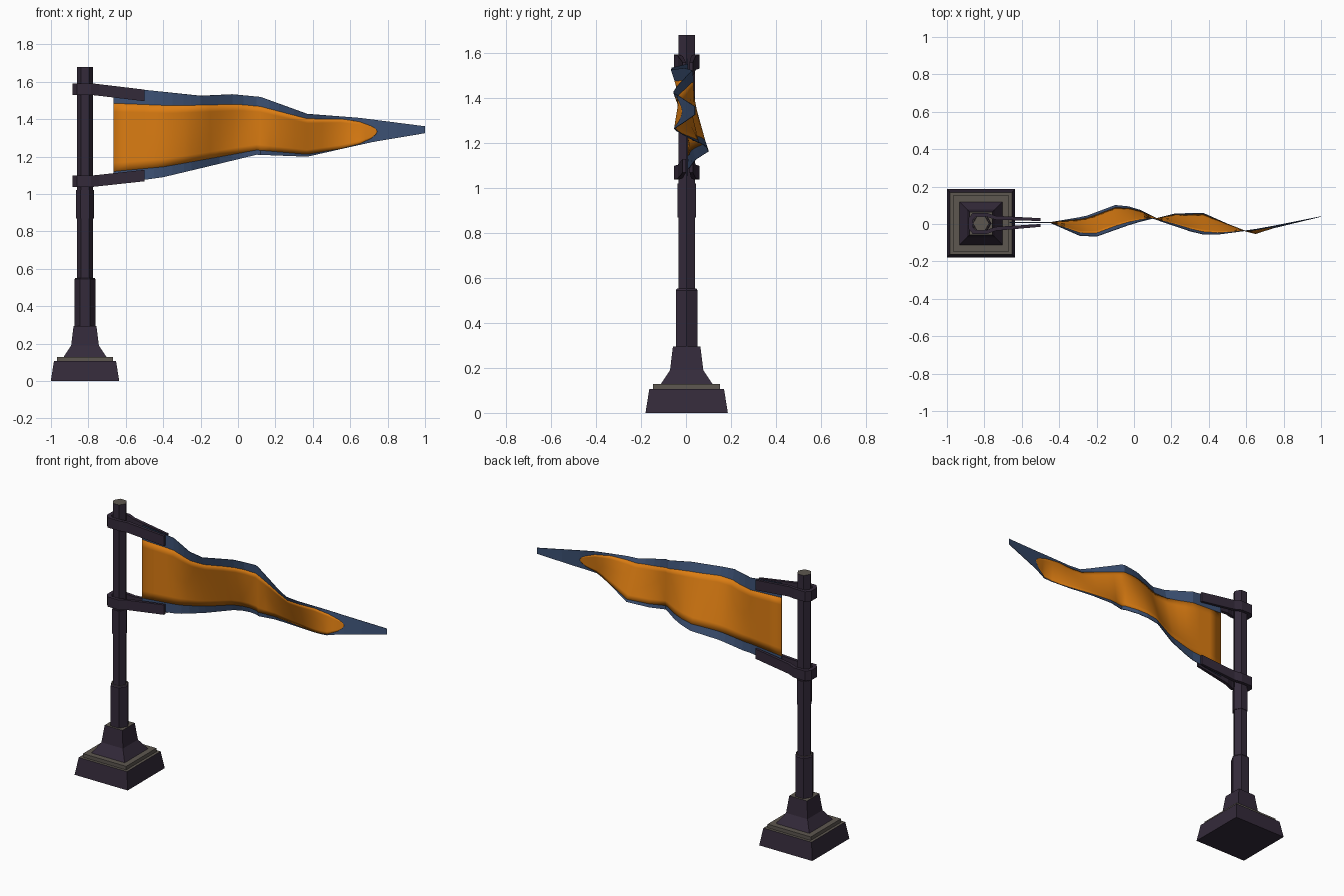
import bpy, bmesh, math

if "Cube" in bpy.data.objects:
    bpy.data.objects.remove(bpy.data.objects["Cube"])

PX, PY = -0.818, 0.003   # pole axis


def mat(name, rgb):
    m = bpy.data.materials.new(name)
    m.diffuse_color = (*rgb, 1)
    m.use_nodes = True
    m.node_tree.nodes["Principled BSDF"].inputs["Base Color"].default_value = m.diffuse_color
    return m


DARK = mat("dark_purple_metal", (0.034, 0.023, 0.042))
TRIM = mat("grey_brown_trim", (0.11, 0.095, 0.08))
BLUE = mat("slate_blue_cloth", (0.047, 0.085, 0.18))
ORANGE = mat("orange_cloth", (0.72, 0.205, 0.006))


def finish(name, bm, mats):
    bmesh.ops.recalc_face_normals(bm, faces=bm.faces)
    me = bpy.data.meshes.new(name)
    bm.to_mesh(me)
    bm.free()
    for m in mats:
        me.materials.append(m)
    ob = bpy.data.objects.new(name, me)
    bpy.context.collection.objects.link(ob)
    return ob


def column(name, sides, profile, mats):
    """Stacked n-gon rings (half width or radius, z); upward faces use the last material."""
    bm = bmesh.new()
    k, rot = (math.sqrt(2), math.pi / 4) if sides == 4 else (1, 0)
    rings = []
    for r, z in profile:
        rings.append([bm.verts.new((PX + k * r * math.cos(rot + 2 * math.pi * i / sides),
                                    PY + k * r * math.sin(rot + 2 * math.pi * i / sides), z))
                      for i in range(sides)])
    for a, b in zip(rings, rings[1:]):
        for i in range(sides):
            j = (i + 1) % sides
            bm.faces.new((a[i], a[j], b[j], b[i]))
    bm.faces.new(rings[0])
    bm.faces.new(rings[-1])
    bm.normal_update()
    bmesh.ops.recalc_face_normals(bm, faces=bm.faces)
    for f in bm.faces:
        if f.normal.z > 0.6 and len(mats) > 1:
            f.material_index = 1
    return finish(name, bm, mats)


# Base and pole
column("base_block", 4, [(0.183, 0), (0.166, 0.106)], [DARK, TRIM])
column("base_trim", 4, [(0.149, 0.1), (0.149, 0.128)], [TRIM])
column("base_collar", 4, [(0.12, 0.12), (0.074, 0.19), (0.061, 0.295)], [DARK, TRIM])
column("lower_pole", 6, [(0.056, 0.28), (0.056, 0.545), (0.05, 0.552)], [DARK, TRIM])
column("upper_pole", 6, [(0.043, 0.5), (0.043, 1.68)], [DARK, TRIM])
column("pole_sleeve", 6, [(0.047, 0.868), (0.047, 1.02)], [DARK])


# Clamps: a band round the pole whose two arms pinch the cloth
def clamp(name, z0, z1, tip_shift):
    outer = [(-0.886, 0.028), (-0.862, 0.056), (-0.785, 0.056), (-0.74, 0.04), (-0.5, 0.023)]
    inner = [(-0.862, 0.018), (-0.845, 0.036), (-0.79, 0.036), (-0.74, 0.019), (-0.5, 0.008)]
    bm = bmesh.new()

    def loop(half, z):
        pts = half + [(x, -y) for x, y in reversed(half)]
        vs = []
        for x, y in pts:
            t = max(0, (x + 0.785) / 0.285)
            vs.append(bm.verts.new((x, PY + 0.005 * t + y, z + tip_shift * t)))
        return vs
    ob, ot, ib, it = loop(outer, z0), loop(outer, z1), loop(inner, z0), loop(inner, z1)
    n = len(ob)
    for i in range(n):
        j = (i + 1) % n
        if i == len(outer) - 1:      # open end between the arms
            continue
        bm.faces.new((ob[i], ob[j], ot[j], ot[i]))
        bm.faces.new((ib[j], ib[i], it[i], it[j]))
        bm.faces.new((ot[i], ot[j], it[j], it[i]))
        bm.faces.new((ob[j], ob[i], ib[i], ib[j]))
    for i in (len(outer) - 1, len(outer)):
        bm.faces.new((ob[i], ot[i], it[i], ib[i]))
    return finish(name, bm, [DARK])


clamp("upper_clamp", 1.53, 1.592, -0.034)
clamp("lower_clamp", 1.037, 1.098, 0.031)


# Banner outline curves: x -> value
def curve(pts):
    def f(x):
        for (x0, v0), (x1, v1) in zip(pts, pts[1:]):
            if x <= x1:
                return v0 + (v1 - v0) * (x - x0) / (x1 - x0)
        return pts[-1][1]
    return f


top_z = curve([(-0.67, 1.576), (-0.5, 1.557), (-0.2, 1.525), (-0.03, 1.533), (0.12, 1.519),
               (0.37, 1.428), (0.64, 1.408), (1, 1.362)])
bot_z = curve([(-0.67, 1.052), (-0.4, 1.09), (0.1, 1.21), (0.37, 1.2), (0.72, 1.278), (1, 1.325)])
top_y = curve([(-0.67, 0.008), (-0.45, 0.008), (-0.29, -0.062), (-0.2, -0.066), (0, 0.005),
               (0.1, 0.03), (0.35, -0.055), (0.45, -0.055), (0.64, -0.03), (0.75, -0.01), (1, 0.04)])
bot_y = curve([(-0.67, 0.008), (-0.45, 0.008), (-0.26, 0.04), (-0.1, 0.1), (0, 0.09), (0.12, 0.03),
               (0.22, 0.055), (0.37, 0.058), (0.5, 0.0), (0.64, -0.055), (0.75, -0.02), (1, 0.04)])
panel_top = curve([(-0.67, 1.485), (-0.35, 1.472), (0, 1.48), (0.12, 1.468), (0.37, 1.403),
                   (0.55, 1.402), (0.65, 1.386), (0.71, 1.364), (0.735, 1.35), (0.745, 1.335), (1, 1.343)])
panel_bot = curve([(-0.67, 1.12), (-0.4, 1.145), (0.1, 1.235), (0.37, 1.213), (0.55, 1.242),
                   (0.65, 1.268), (0.71, 1.296), (0.735, 1.317), (0.745, 1.335), (1, 1.343)])

XS = [-0.665, -0.58, -0.5, -0.45, -0.4, -0.35, -0.29, -0.25, -0.2, -0.15, -0.1, -0.03, 0.03, 0.1, 0.12,
      0.17, 0.22, 0.3, 0.37, 0.45, 0.5, 0.55, 0.6, 0.65, 0.68, 0.71, 0.735, 0.745, 0.85, 1.0]


def cloth(name, spans, xs, rows, material):
    """Thin sheet between pairs of outline curves."""
    bm = bmesh.new()
    for lo, hi in spans:
        grid = []
        for x in xs:
            col = []
            for r in range(rows + 1):
                z = lo(x) + (hi(x) - lo(x)) * r / rows
                t = (z - bot_z(x)) / (top_z(x) - bot_z(x))
                y = bot_y(x) + (top_y(x) - bot_y(x)) * t
                col.append(bm.verts.new((x, y, z)))
            grid.append(col)
        for a, b in zip(grid, grid[1:]):
            for r in range(rows):
                bm.faces.new((a[r], b[r], b[r + 1], a[r + 1]))
    bmesh.ops.remove_doubles(bm, verts=bm.verts, dist=0.0005)
    ob = finish(name, bm, [material])
    mod = ob.modifiers.new("thickness", 'SOLIDIFY')
    mod.thickness = 0.003
    mod.offset = 0
    return ob


cloth("banner_border", [(bot_z, panel_bot), (panel_top, top_z)], XS, 1, BLUE)
panel = cloth("banner_panel", [(panel_bot, panel_top)], [x for x in XS if x < 0.75], 8, ORANGE)
for p in panel.data.polygons:
    p.use_smooth = True
